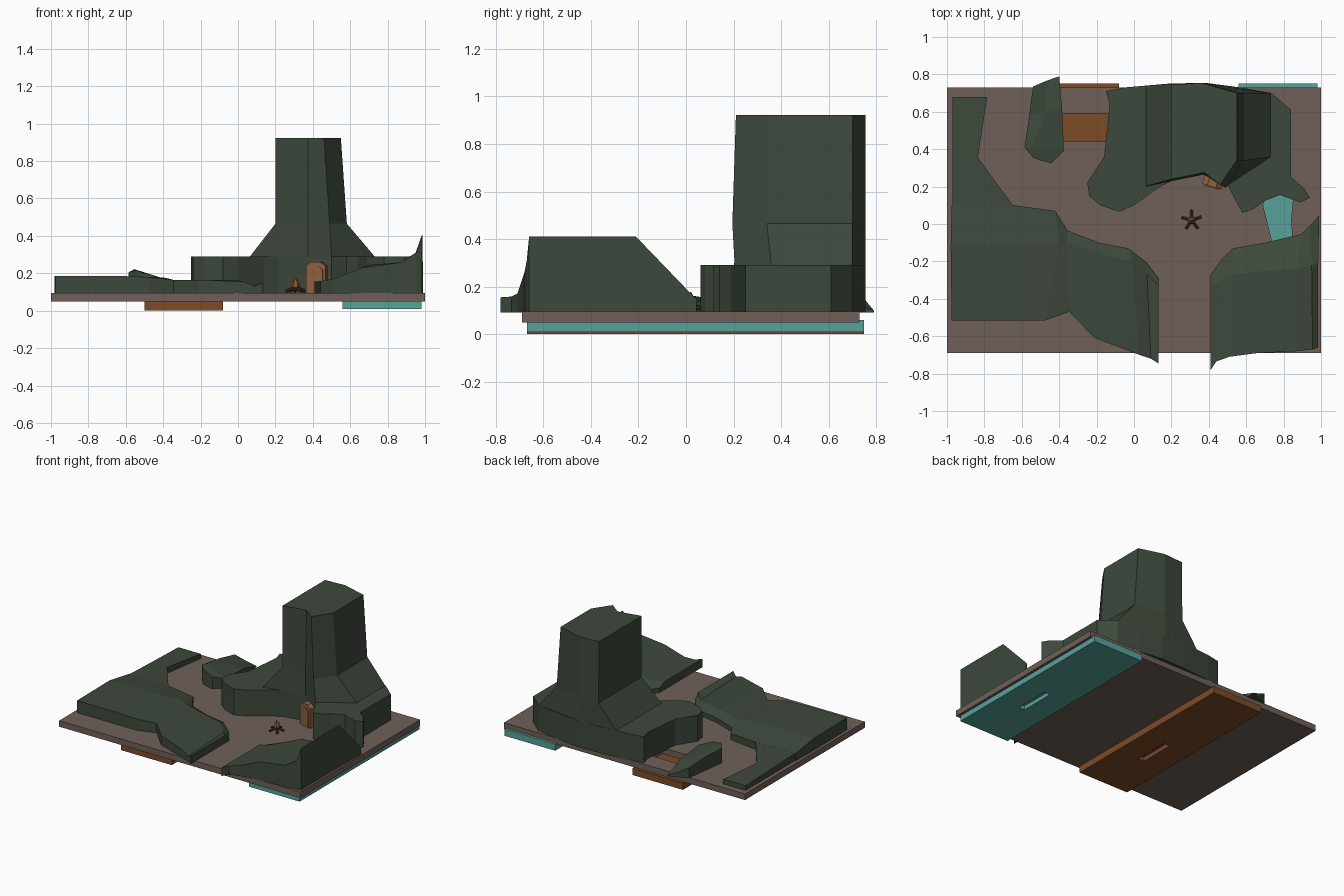
import bpy, bmesh, math
from mathutils import Vector

FLOOR = 0.095


def material(name, rgb):
    m = bpy.data.materials.new(name)
    m.diffuse_color = (*rgb, 1)
    return m


GREEN = material("dark_green", (0.047, 0.065, 0.045))
BROWN = material("ground_brown", (0.16, 0.117, 0.098))
TEAL = material("teal", (0.098, 0.36, 0.33))
RUST = material("rust", (0.2, 0.07, 0.022))
TAN = material("door_tan", (0.26, 0.12, 0.052))
WOOD = material("log_brown", (0.06, 0.03, 0.017))
FLAME = material("flame_orange", (0.3, 0.09, 0.02))


def finish(name, bm, mat):
    bmesh.ops.recalc_face_normals(bm, faces=bm.faces)
    me = bpy.data.meshes.new(name)
    bm.to_mesh(me)
    bm.free()
    ob = bpy.data.objects.new(name, me)
    bpy.context.collection.objects.link(ob)
    if mat:
        me.materials.append(mat)
    return ob


def loft(name, rings, mat):
    """Skin closed rings of equal length and cap both ends."""
    bm = bmesh.new()
    vs = [[bm.verts.new(p) for p in r] for r in rings]
    n = len(vs[0])
    for a, b in zip(vs, vs[1:]):
        for i in range(n):
            j = (i + 1) % n
            bm.faces.new((a[i], a[j], b[j], b[i]))
    caps = [bm.faces.new(vs[0][::-1]), bm.faces.new(vs[-1])]
    bmesh.ops.triangulate(bm, faces=caps)
    return finish(name, bm, mat)


def prism(name, outline, z0, z1, mat=None):
    return loft(name, [[(x, y, z) for x, y in outline] for z in (z0, z1)], mat)


def box(name, x0, x1, y0, y1, z0, z1, mat=None):
    return prism(name, [(x0, y0), (x1, y0), (x1, y1), (x0, y1)], z0, z1, mat)


def mound(name, rows, mat=GREEN):
    """Terrain patch: grid of top points with straight walls to the floor."""
    bm = bmesh.new()
    top = [[bm.verts.new(p) for p in r] for r in rows]
    for a, b in zip(top, top[1:]):
        for i in range(len(a) - 1):
            bm.faces.new((a[i], a[i + 1], b[i + 1], b[i]))
    rim = top[0] + [r[-1] for r in top[1:-1]] + top[-1][::-1] + [r[0] for r in top[-2:0:-1]]
    low = [bm.verts.new((v.co.x, v.co.y, FLOOR - 0.003)) for v in rim]
    for i in range(len(rim)):
        j = (i + 1) % len(rim)
        bm.faces.new((rim[i], rim[j], low[j], low[i]))
    bmesh.ops.triangulate(bm, faces=[bm.faces.new(low)])
    return finish(name, bm, mat)


def cut(ob, cutter):
    mod = ob.modifiers.new("cut", 'BOOLEAN')
    mod.operation, mod.solver, mod.object = 'DIFFERENCE', 'EXACT', cutter
    bpy.context.view_layer.objects.active = ob
    bpy.ops.object.modifier_apply(modifier=mod.name)
    bpy.data.objects.remove(cutter)


# Ground board with two windows
board = box("ground_board", -1, 1, -0.69, 0.73, 0.05, FLOOR, BROWN)
cut(board, box("cutter", -0.41, -0.11, 0.44, 0.59, 0, 0.2))
cut(board, prism("cutter", [(0.74, -0.14), (0.84, -0.14), (0.845, -0.05), (0.84, 0.02),
                            (0.85, 0.13), (0.84, 0.19), (0.72, 0.19), (0.69, 0.1),
                            (0.71, 0.02), (0.735, -0.08)], 0, 0.2))

# Sliding trays under the board, with finger slots underneath
for name, x0, x1, z0, mat in (("rust_slider", -0.5, -0.08, 0.0, RUST),
                              ("teal_slider", 0.56, 0.98, 0.01, TEAL)):
    tray = box(name, x0, x1, -0.67, 0.75, z0, z0 + 0.0495, mat)
    mid = (x0 + x1) / 2
    cut(tray, box("cutter", mid - 0.025, mid + 0.025, -0.27, 0.0, -0.05, z0 + 0.03))

# Rear cliff shelf
prism("cliff_shelf", [
    (-0.15, 0.71), (-0.13, 0.64), (-0.16, 0.36), (-0.25, 0.22), (-0.24, 0.15),
    (-0.18, 0.10), (-0.08, 0.065), (0, 0.1), (0.14, 0.2), (0.22, 0.24), (0.37, 0.265),
    (0.5, 0.21), (0.54, 0.13), (0.58, 0.06), (0.64, 0.08), (0.69, 0.12), (0.78, 0.155),
    (0.89, 0.115), (0.94, 0.14), (0.91, 0.19), (0.84, 0.25), (0.84, 0.61), (0.735, 0.70),
    (0.57, 0.73), (0.38, 0.755), (0.18, 0.75), (-0.05, 0.73)], FLOOR - 0.003, 0.29, GREEN)

# Tower with flared foot
foot = [(0.06, 0.2), (0.375, 0.265), (0.5, 0.205), (0.735, 0.36), (0.735, 0.7),
        (0.35, 0.755), (0.06, 0.74)]
waist = [(0.2, 0.24), (0.375, 0.265), (0.49, 0.195), (0.582, 0.34), (0.582, 0.7),
         (0.36, 0.755), (0.2, 0.75)]
crown = [(0.2, 0.24), (0.375, 0.275), (0.46, 0.21), (0.55, 0.34), (0.55, 0.7),
         (0.36, 0.755), (0.2, 0.745)]
loft("rock_tower", [[(x, y, z) for x, y in r]
                    for r, z in ((foot, 0.285), (waist, 0.465), (crown, 0.922))], GREEN)

# Small rear hill
mound("small_hill", [
    [(-0.54, 0.735, 0.17), (-0.47, 0.765, 0.13), (-0.40, 0.79, 0.10)],
    [(-0.56, 0.58, 0.195), (-0.47, 0.6, 0.17), (-0.385, 0.62, 0.15)],
    [(-0.585, 0.41, 0.205), (-0.555, 0.4, 0.222), (-0.375, 0.39, 0.165)],
    [(-0.54, 0.355, 0.215), (-0.5, 0.34, 0.2), (-0.44, 0.325, 0.185)]])

# Left hill: low strip at the back, then plateau running to the front
mound("left_strip", [
    [(-0.97, 0.68, 0.13), (-0.97, 0.355, 0.14), (-0.97, 0.09, 0.15)],
    [(-0.785, 0.68, 0.13), (-0.835, 0.355, 0.14), (-0.64, 0.09, 0.15)]])
mound("left_hill", [
    [(-0.975, 0.1, 0.15), (-0.98, -0.12, 0.185), (-0.975, -0.515, 0.185)],
    [(-0.64, 0.1, 0.15), (-0.62, -0.11, 0.185), (-0.62, -0.515, 0.185)],
    [(-0.42, 0.07, 0.14), (-0.4, -0.1, 0.178), (-0.475, -0.515, 0.18)],
    [(-0.355, -0.035, 0.13), (-0.36, -0.1, 0.165), (-0.345, -0.47, 0.165)],
    [(-0.185, -0.1, 0.13), (-0.17, -0.16, 0.165), (-0.21, -0.61, 0.165)],
    [(-0.03, -0.13, 0.13), (-0.01, -0.2, 0.163), (0.03, -0.7, 0.155)],
    [(0.07, -0.21, 0.12), (0.07, -0.27, 0.132), (0.09, -0.72, 0.13)],
    [(0.13, -0.29, 0.11), (0.13, -0.33, 0.152), (0.13, -0.745, 0.152)]])

# Right hill rising to a sharp outer ridge
mound("right_hill", [
    [(0.41, -0.27, 0.13), (0.41, -0.33, 0.155), (0.41, -0.78, 0.155)],
    [(0.475, -0.18, 0.13), (0.46, -0.31, 0.158), (0.44, -0.735, 0.158)],
    [(0.53, -0.13, 0.135), (0.53, -0.27, 0.175), (0.51, -0.71, 0.17)],
    [(0.70, -0.10, 0.14), (0.70, -0.25, 0.245), (0.66, -0.69, 0.23)],
    [(0.89, -0.055, 0.14), (0.87, -0.24, 0.258), (0.87, -0.68, 0.258)],
    [(0.94, -0.01, 0.14), (0.95, -0.22, 0.31), (0.955, -0.67, 0.31)],
    [(0.99, 0.045, 0.145), (0.985, -0.21, 0.41), (0.985, -0.66, 0.41)]])


# Door set into the cliff: gabled frame and raised panel
def gable(name, w, h, peak, y0, y1, mat):
    prof = [(-w, 0), (w, 0), (w, h), (w * 0.45, peak), (-w * 0.45, peak), (-w, h)]
    ob = loft(name, [[(x, y, z) for x, z in prof] for y in (y0, y1)], mat)
    ob.location = (0.415, 0.2, FLOOR)
    ob.rotation_euler.z = math.radians(-17)


gable("door_frame", 0.054, 0.145, 0.166, 0.0, 0.08, TAN)
gable("door_panel", 0.04, 0.125, 0.14, -0.005, 0.02, TAN)

# Campfire: crossed logs and a flame
for i in range(5):
    a = math.radians(20 + 72 * i)
    bm = bmesh.new()
    bmesh.ops.create_cone(bm, cap_ends=True, segments=6, radius1=0.009, radius2=0.009, depth=0.062)
    log = finish(f"fire_log_{i + 1}", bm, WOOD)
    out = Vector((math.cos(a), math.sin(a), -0.35))
    log.rotation_mode = 'QUATERNION'
    log.rotation_quaternion = out.to_track_quat('Z', 'Y')
    log.location = Vector((0.308, 0.02, 0.115)) + Vector((out.x, out.y, 0)) * 0.024
loft("flame", [[(0.308 + r * math.cos(k * math.tau / 6), 0.02 + r * math.sin(k * math.tau / 6), z)
                for k in range(6)]
               for r, z in ((0.012, 0.108), (0.022, 0.13), (0.019, 0.148), (0.002, 0.178))], FLAME)
